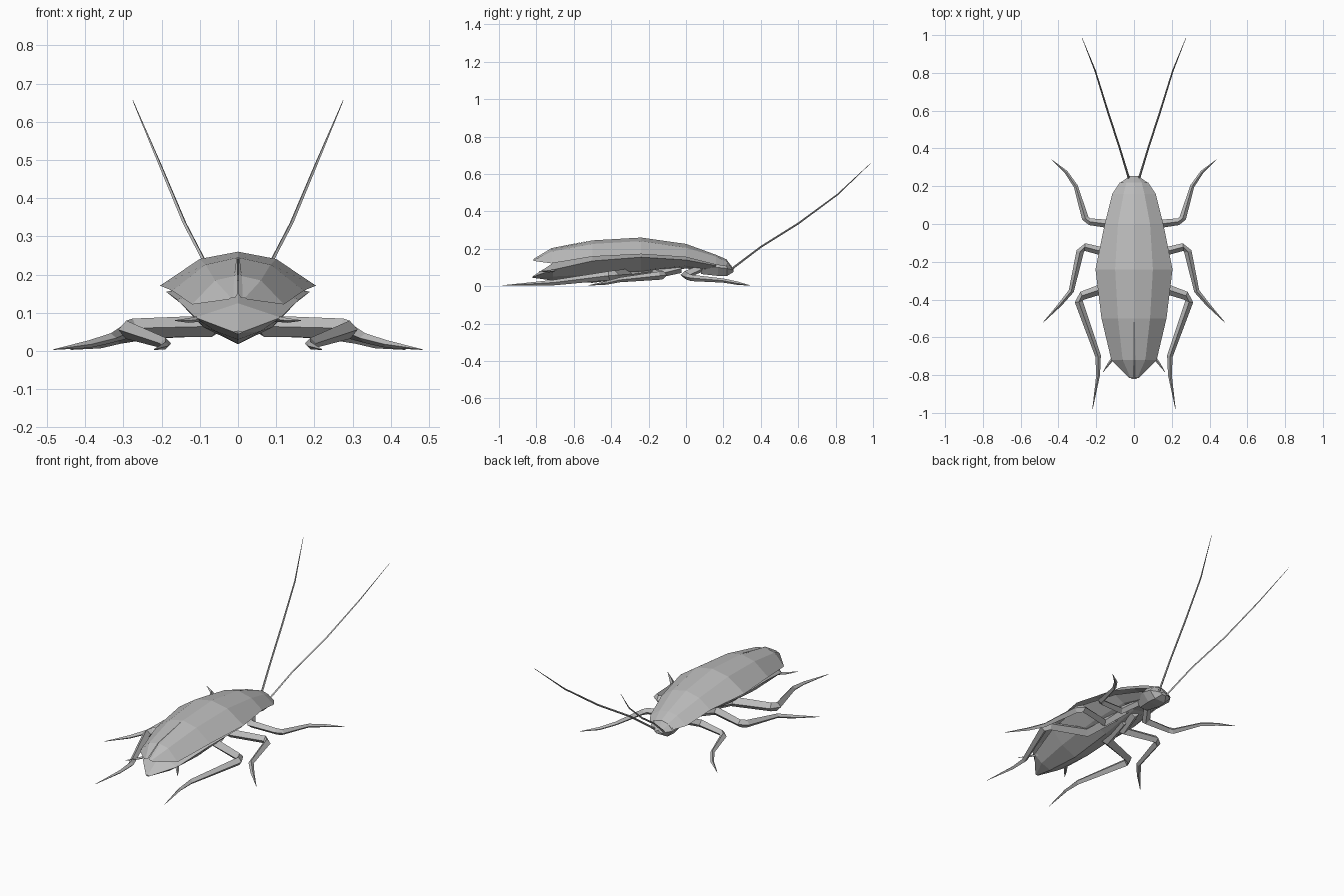
import bpy, bmesh, math
from mathutils import Vector

grey = bpy.data.materials.new("grey")
grey.diffuse_color = (0.5, 0.5, 0.5, 1)


def finish(name, bm, fix=True):
    if fix:
        bmesh.ops.recalc_face_normals(bm, faces=bm.faces)
    me = bpy.data.meshes.new(name)
    bm.to_mesh(me)
    bm.free()
    me.materials.append(grey)
    ob = bpy.data.objects.new(name, me)
    bpy.context.collection.objects.link(ob)
    return ob


def mirror(ob):
    m = ob.modifiers.new("mirror", 'MIRROR')
    m.use_clip = True
    m.merge_threshold = 0.0005
    return ob


def loft(name, sections, closed=False, caps=False):
    """Skin a list of equal-length point rows."""
    bm = bmesh.new()
    rows = [[bm.verts.new(p) for p in s] for s in sections]
    n = len(rows[0])
    for a, b in zip(rows, rows[1:]):
        for i in range(n if closed else n - 1):
            j = (i + 1) % n
            bm.faces.new((a[i], a[j], b[j], b[i]))
    if caps:
        bm.faces.new(rows[0])
        bm.faces.new(rows[-1])
    bmesh.ops.remove_doubles(bm, verts=bm.verts, dist=0.0005)
    return finish(name, bm)


def limb(name, points, sides):
    """Tapered tube through (x, y, z, half width, half height) points."""
    path = [Vector(p[:3]) for p in points]
    rows = []
    for i, p in enumerate(points):
        d = (path[min(i + 1, len(path) - 1)] - path[max(i - 1, 0)]).normalized()
        side = d.cross(Vector((0, 0, 1))).normalized()
        up = side.cross(d)
        rows.append([path[i] + side * p[3] * math.cos(a) + up * p[4] * math.sin(a)
                     for a in (2 * math.pi * k / sides + math.pi / 2 for k in range(sides))])
    return mirror(loft(name, rows, True, True))


# Wing shell: y, inner x, crest z, shoulder x, shoulder z, edge x, edge z
shell = [(-0.815, 0.007, 0.140, 0.018, 0.139, 0.025, 0.135),
         (-0.72, 0.006, 0.197, 0.060, 0.185, 0.120, 0.122),
         (-0.50, 0.000, 0.245, 0.085, 0.226, 0.172, 0.158),
         (-0.24, 0.000, 0.260, 0.100, 0.241, 0.204, 0.171),
         (0.00, 0.000, 0.226, 0.085, 0.206, 0.155, 0.155),
         (0.16, 0.000, 0.168, 0.055, 0.158, 0.115, 0.115),
         (0.22, 0.000, 0.142, 0.040, 0.130, 0.075, 0.105)]
mirror(loft("wing_shell", [[(ix, y, cz), (sx, y, sz), (ex, y, ez)]
                           for y, ix, cz, sx, sz, ex, ez in shell]))

# Raised fold along each wing tip beside the slit
mirror(loft("wing_fold", [[(0.001, -0.52, 0.243), (0.004, -0.52, 0.243)],
                          [(0.001, -0.72, 0.203), (0.010, -0.72, 0.197)],
                          [(0.002, -0.815, 0.146), (0.013, -0.815, 0.138)]]))

# Abdomen and thorax: y, top z, half width, edge z, lower x, lower z, keel z
body = [(-0.82, 0.052, 0.012, 0.050, 0.006, 0.047, 0.045),
        (-0.71, 0.125, 0.112, 0.088, 0.060, 0.052, 0.030),
        (-0.50, 0.185, 0.160, 0.135, 0.090, 0.062, 0.018),
        (-0.24, 0.200, 0.188, 0.155, 0.100, 0.085, 0.050),
        (0.00, 0.185, 0.135, 0.140, 0.075, 0.110, 0.095),
        (0.16, 0.130, 0.080, 0.110, 0.045, 0.085, 0.075)]
mirror(loft("body", [[(0, y, t), (w, y, e), (lx, y, lz), (0, y, k)]
                     for y, t, w, e, lx, lz, k in body]))

# Head: y, top z, half width, middle z, bottom z
head = [(0.08, 0.130, 0.050, 0.10, 0.065),
        (0.17, 0.148, 0.080, 0.10, 0.055),
        (0.22, 0.138, 0.070, 0.095, 0.055),
        (0.253, 0.095, 0.025, 0.085, 0.075)]
loft("head", [[(0, y, t), (w * .6, y, t - .01), (w, y, m), (w * .5, y, b), (-w * .5, y, b),
               (-w, y, m), (-w * .6, y, t - .01)] for y, t, w, m, b in head], True, True)

# Antennae
limb("antenna", [(0.025, 0.235, 0.085, 0.006, 0.006), (0.075, 0.40, 0.210, 0.005, 0.005),
                 (0.140, 0.60, 0.335, 0.005, 0.005), (0.205, 0.81, 0.490, 0.004, 0.004),
                 (0.275, 0.985, 0.655, 0.001, 0.001)], 4)

# Legs: hip, thigh, knee, shin, foot tip
legs = {
    "front_leg": [(0.03, 0.08, 0.095, 0.020, 0.020), (0.09, -0.005, 0.060, 0.026, 0.022),
                  (0.235, 0.012, 0.050, 0.018, 0.018), (0.258, 0.03, 0.044, 0.018, 0.017),
                  (0.308, 0.20, 0.030, 0.011, 0.011), (0.36, 0.275, 0.016, 0.009, 0.009),
                  (0.438, 0.342, 0.004, 0.001, 0.001)],
    "middle_leg": [(0.03, -0.03, 0.095, 0.025, 0.025), (0.07, -0.17, 0.065, 0.030, 0.025),
                   (0.26, -0.122, 0.060, 0.020, 0.022), (0.285, -0.145, 0.056, 0.020, 0.022),
                   (0.332, -0.355, 0.034, 0.014, 0.013), (0.39, -0.425, 0.018, 0.010, 0.010),
                   (0.482, -0.522, 0.004, 0.001, 0.001)],
    "rear_leg": [(0.03, -0.12, 0.090, 0.030, 0.028), (0.07, -0.31, 0.065, 0.034, 0.028),
                 (0.275, -0.38, 0.060, 0.023, 0.025), (0.293, -0.41, 0.056, 0.021, 0.024),
                 (0.190, -0.70, 0.020, 0.015, 0.015), (0.190, -0.80, 0.014, 0.010, 0.010),
                 (0.220, -0.982, 0.004, 0.001, 0.001)],
}
for name, pts in legs.items():
    limb(name, pts, 4)

# Tail spikes
limb("tail_spike", [(0.095, -0.69, 0.085, 0.010, 0.008), (0.130, -0.735, 0.080, 0.007, 0.006),
                    (0.165, -0.785, 0.080, 0.001, 0.001)], 4)
